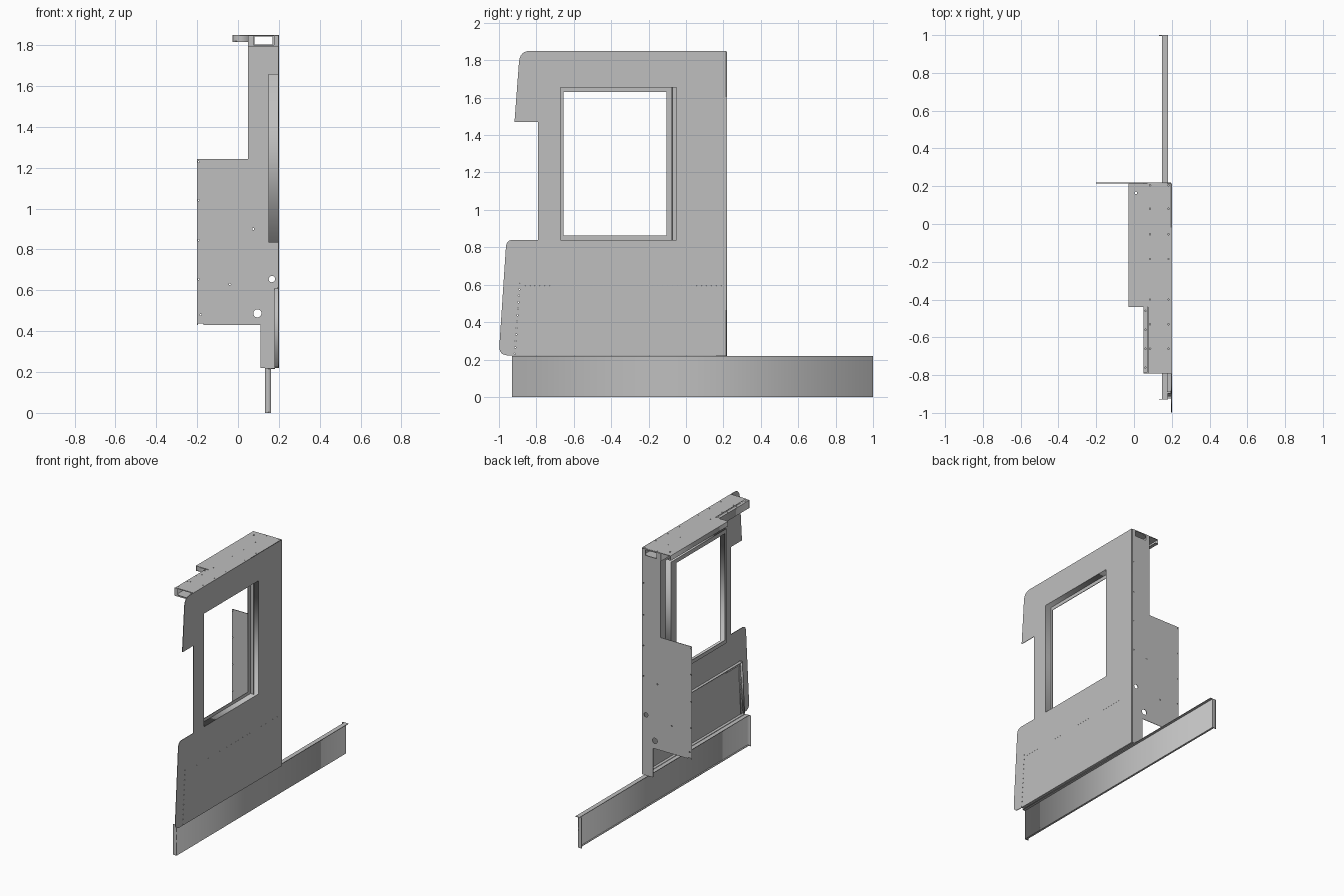
import bpy, bmesh, math
from mathutils import Matrix, Vector

if "Cube" in bpy.data.objects:
    bpy.data.objects.remove(bpy.data.objects["Cube"])

grey = bpy.data.materials.new("sheet metal grey")
grey.diffuse_color = (0.52, 0.52, 0.52, 1)
grey.use_nodes = True
grey.node_tree.nodes["Principled BSDF"].inputs["Base Color"].default_value = grey.diffuse_color

T = 0.004   # sheet thickness
S = 100     # profiles are filled at a larger scale for precision
AXES = {    # profile u, v and thickness directions
    "side": ((0, 1, 0), (0, 0, 1), (1, 0, 0)),
    "end": ((1, 0, 0), (0, 0, 1), (0, -1, 0)),
    "top": ((1, 0, 0), (0, 1, 0), (0, 0, 1)),
}


def rect(u0, u1, v0, v1):
    return [(u0, v0), (u1, v0), (u1, v1), (u0, v1)]


def disc(u, v, r, n=8):
    return [(u + r * math.cos(2 * math.pi * i / n),
             v + r * math.sin(2 * math.pi * i / n)) for i in range(n)]


def fillet(p, corner, q, n=6):
    """Rounded corner from p to q, pulled towards the corner."""
    p, c, q = Vector(p), Vector(corner), Vector(q)
    return [tuple(p * (1 - t) ** 2 + c * 2 * t * (1 - t) + q * t * t)
            for t in (i / n for i in range(n + 1))]


def plate(name, plane, outline, w0, w1, holes=()):
    """Flat plate with holes, between two positions along its thickness axis."""
    curve = bpy.data.curves.new(name + "_profile", "CURVE")
    curve.dimensions = "2D"
    curve.fill_mode = "BOTH"
    curve.extrude = abs(w1 - w0) / 2 * S
    for loop in [outline, *holes]:
        sp = curve.splines.new("POLY")
        sp.points.add(len(loop) - 1)
        for pt, (u, v) in zip(sp.points, loop):
            pt.co = (u * S, v * S, 0, 1)
        sp.use_cyclic_u = True
    tmp = bpy.data.objects.new(name + "_profile", curve)
    mesh = bpy.data.meshes.new_from_object(tmp)
    bpy.data.objects.remove(tmp)
    bpy.data.curves.remove(curve)
    u, v, w = (Vector(a) for a in AXES[plane])
    mid = (w0 + w1) / 2 * (-1 if plane == "end" else 1)
    m = Matrix((u, v, w)).transposed().to_4x4()
    m.translation = w * mid
    bm = bmesh.new()
    bm.from_mesh(mesh)
    bmesh.ops.transform(bm, matrix=m @ Matrix.Scale(1 / S, 4), verts=bm.verts)
    bmesh.ops.remove_doubles(bm, verts=bm.verts, dist=1e-5)
    bmesh.ops.recalc_face_normals(bm, faces=bm.faces)
    bm.to_mesh(mesh)
    bm.free()
    mesh.name = name
    mesh.materials.clear()
    mesh.materials.append(grey)
    ob = bpy.data.objects.new(name, mesh)
    bpy.context.collection.objects.link(ob)
    return ob


def box(name, x0, x1, y0, y1, z0, z1):
    return plate(name, "top", rect(x0, x1, y0, y1), z0, z1)


# Side sheet with window cut-out and rivet holes
side = [(0.215, 0.22)]
side += fillet((-0.95, 0.222), (-1.0, 0.222), (-0.998, 0.27))
side += fillet((-0.963, 0.80), (-0.96, 0.84), (-0.925, 0.84))
side += [(-0.79, 0.84), (-0.79, 1.47), (-0.917, 1.47)]
side += fillet((-0.893, 1.79), (-0.888, 1.85), (-0.834, 1.85))
side += [(0.215, 1.85)]
window = rect(-0.67, -0.05, 0.84, 1.655)
rivets = [disc(-0.915 + 0.026 * i / 11, 0.23 + 0.38 * i / 11, 0.004, 6)
          for i in range(12)]
rivets += [disc(-0.86 + 0.0262 * i, 0.595, 0.002, 4) for i in range(41)]
plate("side_sheet", "side", side, 0.196, 0.2, [window] + rivets)

# Window frame: deep surround, inner lip and sliding track
opening = rect(-0.656, -0.105, 0.862, 1.63)
plate("window_surround", "side", rect(-0.674, -0.046, 0.835, 1.659),
      0.15, 0.197, [window])
plate("window_lip", "side", rect(-0.672, -0.048, 0.837, 1.657),
      0.15, 0.15 + T, [opening])
box("window_track", 0.153, 0.178, -0.077, -0.073, 0.84, 1.655)

# Rear sheet, stepped, with pipe holes and fixing holes
rear = [(0.197, 0.22), (0.197, 1.848), (0.05, 1.848), (0.05, 1.243),
        (-0.2, 1.243), (-0.2, 0.43), (-0.195, 0.43), (-0.195, 0.438),
        (-0.168, 0.438), (-0.168, 0.43), (0.11, 0.43), (0.11, 0.22)]
duct = rect(0.08, 0.17, 1.803, 1.842)
rear_holes = [duct, disc(0.166, 0.655, 0.016, 12), disc(0.095, 0.487, 0.02, 16)]
rear_holes += [disc(-0.193, z, 0.004, 6) for z in (1.23, 1.04, 0.845, 0.655)]
rear_holes += [disc(x, z, 0.005, 6)
               for x, z in ((-0.183, 0.48), (-0.04, 0.63), (0.075, 0.9))]
rear_holes += [disc(0.185, z, 0.004, 6) for z in (1.6, 1.37, 1.15, 0.93)]
plate("rear_sheet", "end", rear, 0.215, 0.215 + T, rear_holes)

# Roof plate, wide over the rear and narrow at the front
roof = [(0.197, 0.215), (-0.028, 0.215), (-0.028, -0.44), (0.075, -0.44),
        (0.075, -0.792), (0.197, -0.792)]
roof_holes = [disc(x, y, 0.004, 6) for x in (0.085, 0.183)
              for y in (0.205, 0.08, -0.055, -0.185, -0.4, -0.53, -0.66)]
roof_holes.append(disc(0.01, 0.165, 0.007))
plate("roof_plate", "top", roof, 1.846, 1.85, roof_holes)

# Roof edge lip and its front closure
box("roof_edge_lip", -0.028, -0.024, -0.44, 0.215, 1.815, 1.847)
box("roof_edge_return", -0.028, -0.004, -0.44, 0.215, 1.815, 1.819)
box("roof_front_lip", -0.028, 0.06, -0.44, -0.436, 1.815, 1.847)

# Roof duct: floor, inner wall, top lip and open front frame
box("duct_floor", 0.05, 0.197, -0.79, 0.215, 1.79, 1.794)
box("duct_wall", 0.05, 0.054, -0.79, 0.215, 1.79, 1.846)
plate("duct_lip", "top", rect(0.05, 0.072, -0.785, -0.44), 1.842, 1.846,
      [disc(0.06, -0.76 + 0.1 * i, 0.004, 6) for i in range(4)])
plate("duct_front_frame", "end", rect(0.05, 0.197, 1.79, 1.847),
      -0.792, -0.788, [rect(0.075, 0.175, 1.80, 1.844)])

# Stiffening angles on the inside of the side sheet
box("waist_angle_flange", 0.176, 0.197, -0.89, 0.215, 0.605, 0.609)
box("waist_angle_web", 0.192, 0.1962, -0.89, 0.215, 0.585, 0.609)
plate("front_angle_flange", "side",
      [(-0.925, 0.225), (-0.921, 0.225), (-0.895, 0.609), (-0.899, 0.609)],
      0.178, 0.197)
plate("front_angle_web", "side",
      [(-0.925, 0.225), (-0.902, 0.225), (-0.876, 0.609), (-0.899, 0.609)],
      0.192, 0.1962, rivets[:12])
box("sill_angle", 0.176, 0.197, -0.92, 0.215, 0.221, 0.225)

# Underframe beam: web, flanges and end plates
box("beam_web", 0.158, 0.162, -0.93, 1.0, 0, 0.22)
box("beam_top_flange", 0.148, 0.18, -0.93, 1.0, 0.216, 0.22)
box("beam_bottom_flange", 0.148, 0.162, -0.93, 1.0, 0, 0.004)
for name, y in (("beam_front_plate", -0.93), ("beam_rear_plate", 0.996)):
    box(name, 0.133, 0.162, y, y + T, 0, 0.22)
